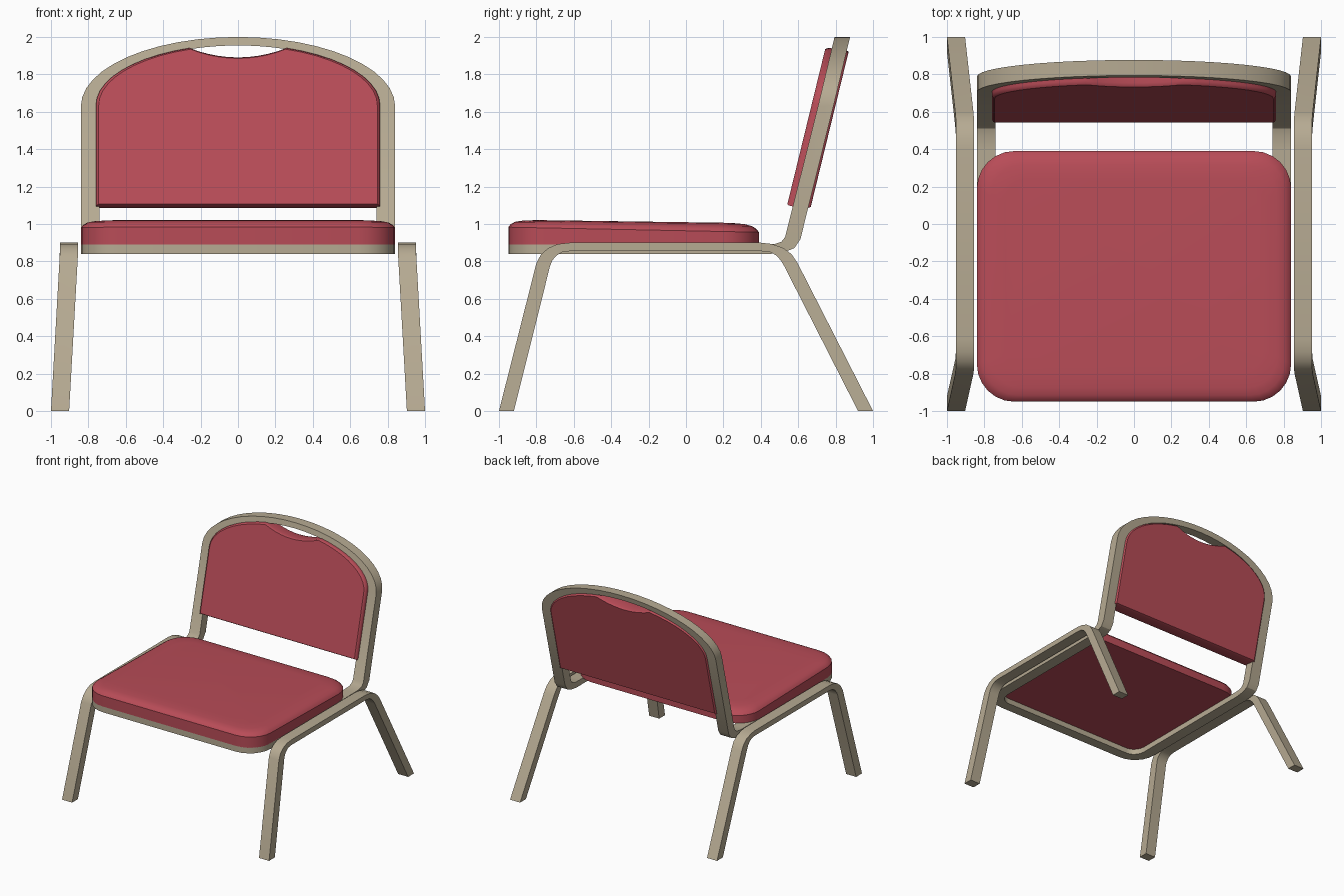
import bpy, bmesh, math

if "Cube" in bpy.data.objects:
    bpy.data.objects.remove(bpy.data.objects["Cube"])


def material(name, rgb):
    m = bpy.data.materials.new(name)
    m.diffuse_color = (*rgb, 1)
    m.use_nodes = True
    m.node_tree.nodes["Principled BSDF"].inputs["Base Color"].default_value = m.diffuse_color
    return m


BEIGE = material("beige metal", (0.47, 0.405, 0.29))
RED = material("red fabric", (0.48, 0.072, 0.096))


def loft(name, rings, mat, closed=False):
    """Skin equal-sized rings of points; cap the ends unless the loft is closed."""
    bm = bmesh.new()
    vs = [[bm.verts.new(p) for p in r] for r in rings]
    n = len(rings[0])
    pairs = list(zip(vs, vs[1:])) + ([(vs[-1], vs[0])] if closed else [])
    for a, b in pairs:
        for i in range(n):
            j = (i + 1) % n
            bm.faces.new((a[i], a[j], b[j], b[i]))
    if not closed:
        bm.faces.new(vs[0][::-1])
        bm.faces.new(vs[-1])
    bmesh.ops.recalc_face_normals(bm, faces=bm.faces)
    me = bpy.data.meshes.new(name)
    bm.to_mesh(me)
    bm.free()
    ob = bpy.data.objects.new(name, me)
    bpy.context.collection.objects.link(ob)
    me.materials.append(mat)
    bpy.ops.object.select_all(action='DESELECT')
    ob.select_set(True)
    bpy.context.view_layer.objects.active = ob
    bpy.ops.object.shade_smooth_by_angle(angle=math.radians(30))
    return ob


def rounded_rect(x, y0, y1, r, seg=6):
    pts = []
    for k, (cx, cy) in enumerate([(x - r, y1 - r), (r - x, y1 - r), (r - x, y0 + r), (x - r, y0 + r)]):
        for i in range(seg + 1):
            a = math.pi / 2 * (k + i / seg)
            pts.append((cx + r * math.cos(a), cy + r * math.sin(a)))
    return pts


# Side leg frames: front leg, rail and rear leg in one bent bar, splayed outwards
outer = [(-1, 0), (-.80, .79), (-.775, .838), (-.735, .872), (-.685, .893), (-.62, .9),
         (.40, .9), (.46, .893), (.52, .872), (.565, .838), (.597, .79), (1, 0)]
inner = [(-.92, 0), (-.727, .775), (-.715, .805), (-.692, .832), (-.66, .85), (-.62, .855),
         (.40, .855), (.45, .85), (.483, .832), (.507, .805), (.525, .775), (.92, 0)]
for side, label in ((1, "right"), (-1, "left")):
    rings = []
    for o, i in zip(outer, inner):
        ring = []
        for (y, z), w in ((o, 0), (o, .097), (i, .097), (i, 0)):
            ring.append((side * (.903 - .048 * min(1, z / .85) + w), y, z))
        rings.append(ring)
    loft(label + "_leg_frame", rings, BEIGE)

# Seat and back frame: one continuous tube, U under the seat, arch behind the back
half = []
for i in range(7):                                   # front corner under the seat
    a = math.radians(-90 + 15 * i)
    c, s = math.cos(a), math.sin(a)
    o = (.64 + .2 * c, -.75 + .2 * s)
    n = (.64 + .1 * c, -.75 + .11 * s)
    half.append([(*n, .89), (*o, .89), (*o, .84), (*n, .84)])
bend = [((.40, .89), (.45, .84)), ((.47, .892), (.53, .85)),
        ((.51, .905), (.58, .872)), ((.53, .93), (.612, .92))]
for t, b in bend:                                    # bend up into the back
    half.append([(.74, *t), (.84, *t), (.84, *b), (.74, *b)])


def back_y(z):
    return .535 + .24 * (z - .92)


for i in range(13):                                  # arch over the back
    a = math.radians(90 * i / 12)
    xo, zo = .84 * math.cos(a), 1.63 + .37 * math.sin(a)
    xi, zi = .745 * math.cos(a), 1.63 + .325 * math.sin(a)
    half.append([(xi, back_y(zi), zi), (xo, back_y(zo), zo),
                 (xo, back_y(zo) + .083, zo), (xi, back_y(zi) + .083, zi)])
mirrored = [[(-x, y, z) for x, y, z in r] for r in half[-2::-1]]
loft("seat_and_back_frame", half + mirrored, BEIGE, closed=True)

# Seat cushion: rounded slab with a crowned top sloping slightly to the rear
rings = []
for inset, z, slope in ((0, .888, 0), (0, .983, .027), (.012, .999, .027),
                        (.035, 1.012, .025), (.075, 1.019, .021), (.15, 1.023, .019)):
    pts = rounded_rect(.84 - inset, -.95 + inset, .39 - inset, .2 - inset * .5)
    rings.append([(x, y, z - slope * (y + .95) / 1.34) for x, y in pts])
loft("seat_cushion", rings, RED)

# Back cushion: arched panel with a hand scoop in the top edge
arc = [(.76 * math.cos(math.radians(7 * i)), 1.63 + .325 * math.sin(math.radians(7 * i)))
       for i in range(11)]
scoop = [(.26 * k / 5, 1.885 + .05 * (k / 5) ** 2) for k in range(4, -5, -1)]
outline = [(-.76, 1.09), (.76, 1.09)] + arc + scoop + [(-x, z) for x, z in arc[::-1]]
rings = []
for d, s in ((0, .98), (.006, .991), (.02, 1), (.105, 1), (.119, .991), (.125, .98)):
    ring = []
    for x, z in outline:
        zz = 1.5 + (z - 1.5) * s
        ring.append((x * s, .54 + .244 * (zz - 1.09) + d, zz + .008 - .12 * d))
    rings.append(ring)
loft("back_cushion", rings, RED)
